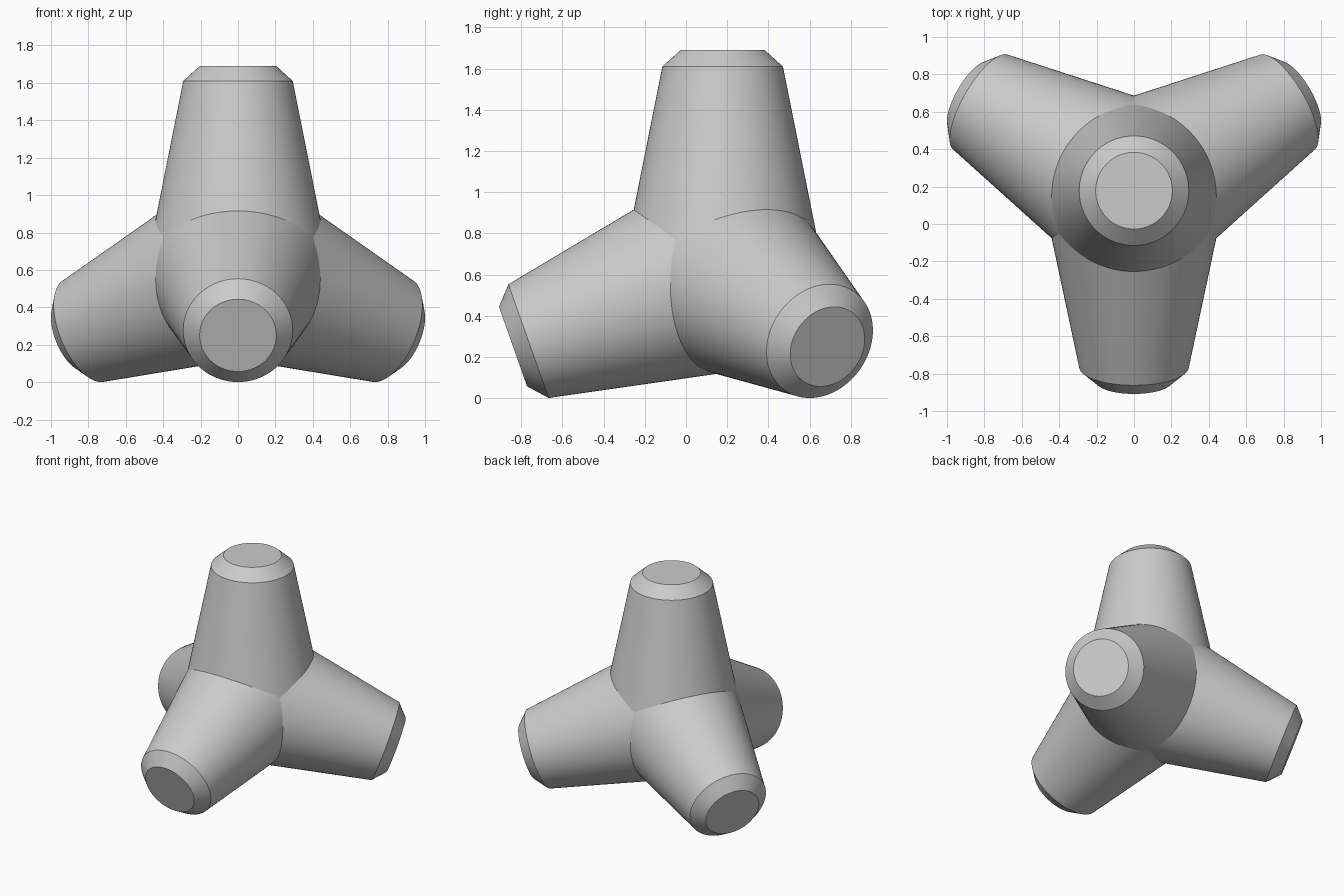
import bpy, bmesh
from math import acos, pi, radians
from mathutils import Matrix, Vector

if "Cube" in bpy.data.objects:
    bpy.data.objects.remove(bpy.data.objects["Cube"])

CENTRE = Vector((0, 0.178, 0.61))
SIDES = 96
# Leg profile (radius, distance along axis): tapered shaft, chamfer, flat tip
PROFILE = [(0.493, 0), (0.293, 1.0), (0.205, 1.08), (0, 1.08)]

# Four tetrahedral leg orientations: one upright, three splayed
tilt = Matrix.Rotation(acos(-1 / 3), 4, 'X')
rotations = [Matrix.Identity(4)] + [
    Matrix.Rotation(i * 2 * pi / 3, 4, 'Z') @ tilt for i in range(3)]
axes = [r.to_3x3() @ Vector((0, 0, 1)) for r in rotations]

mesh = bpy.data.meshes.new("tetrapod_block")
bm = bmesh.new()
for i, rot in enumerate(rotations):
    # Lathe one leg
    leg = bmesh.new()
    pts = [leg.verts.new((0, -r, z)) for r, z in PROFILE]
    edges = [leg.edges.new(p) for p in zip(pts, pts[1:])]
    bmesh.ops.spin(leg, geom=pts + edges, cent=(0, 0, 0), axis=(0, 0, 1),
                   angle=2 * pi, steps=SIDES)
    bmesh.ops.remove_doubles(leg, verts=leg.verts[:], dist=1e-4)
    leg.transform(rot)
    # Mitre it against each of the other legs
    for j, other in enumerate(axes):
        if j != i:
            bmesh.ops.bisect_plane(
                leg, geom=leg.verts[:] + leg.edges[:] + leg.faces[:],
                plane_co=(0, 0, 0), plane_no=axes[i] - other, clear_inner=True)
    part = bpy.data.meshes.new("leg_part")
    leg.to_mesh(part)
    leg.free()
    bm.from_mesh(part)
    bpy.data.meshes.remove(part)

# Weld the mitred legs into one closed body
bmesh.ops.remove_doubles(bm, verts=bm.verts[:], dist=5e-4)
bmesh.ops.recalc_face_normals(bm, faces=bm.faces[:])
bm.transform(Matrix.Translation(CENTRE))
bm.to_mesh(mesh)
bm.free()

block = bpy.data.objects.new("tetrapod_block", mesh)
bpy.context.collection.objects.link(block)
bpy.context.view_layer.objects.active = block
block.select_set(True)
bpy.ops.object.shade_smooth_by_angle(angle=radians(12))
